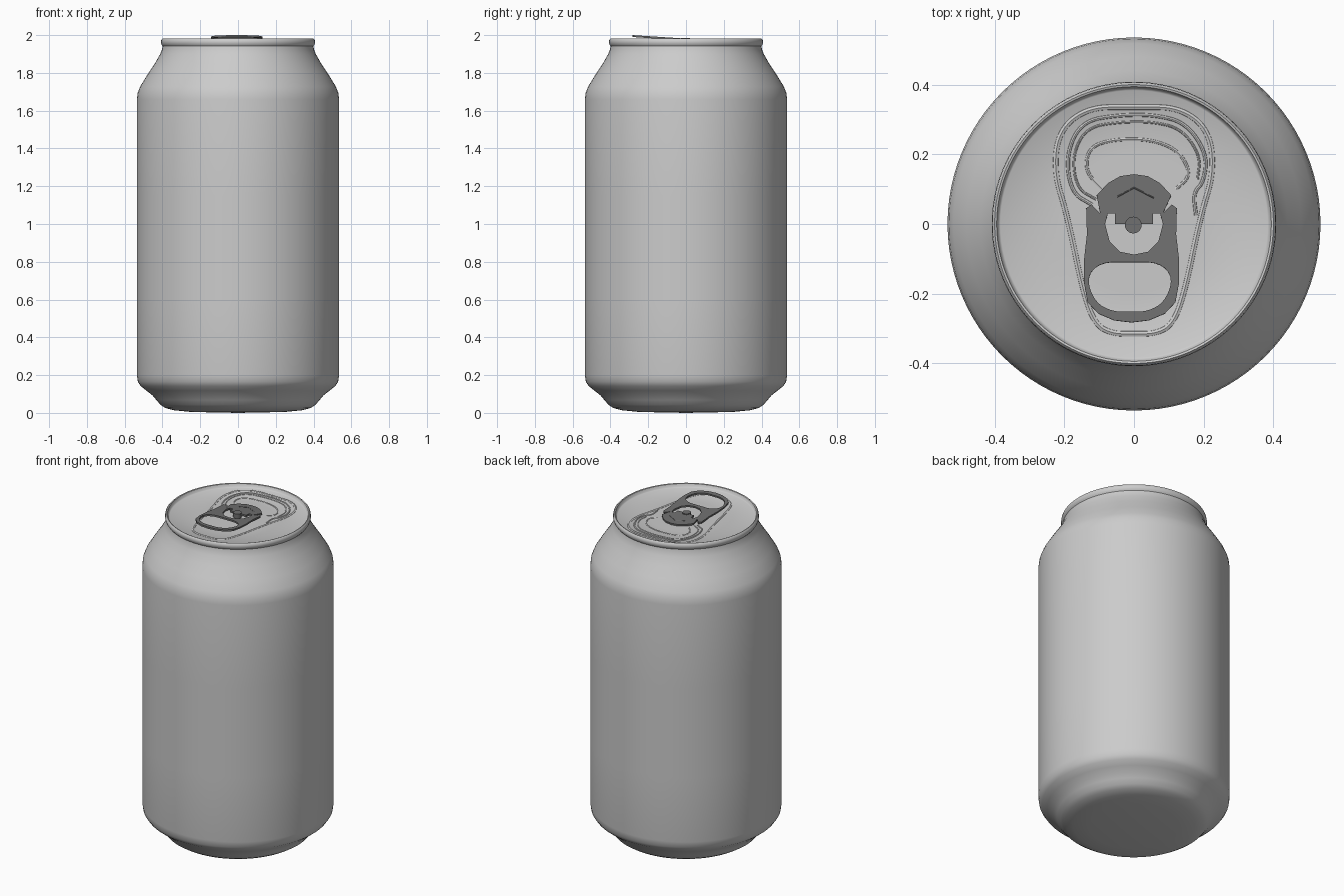
import bpy, bmesh, math
from mathutils import Vector, Matrix

if "Cube" in bpy.data.objects:
    bpy.data.objects.remove(bpy.data.objects["Cube"])


def material(name, v):
    m = bpy.data.materials.new(name)
    m.diffuse_color = (v, v, v, 1)
    m.use_nodes = True
    m.node_tree.nodes["Principled BSDF"].inputs["Base Color"].default_value = m.diffuse_color
    return m


ALUMINIUM = material("light aluminium", 0.6)
DARK = material("dark metal", 0.16)
LID_Z = 1.958


def finish(obj, mat, angle=40):
    obj.data.materials.clear()
    obj.data.materials.append(mat)
    bpy.ops.object.select_all(action='DESELECT')
    obj.select_set(True)
    bpy.context.view_layer.objects.active = obj
    if obj.type == 'CURVE':
        bpy.ops.object.convert(target='MESH')
        obj = bpy.context.object
    bpy.ops.object.shade_smooth_by_angle(angle=math.radians(angle))
    return obj


def lathe(name, profile, mat, steps=96):
    bm = bmesh.new()
    vs = [bm.verts.new((r, 0, z)) for r, z in profile]
    es = [bm.edges.new(p) for p in zip(vs, vs[1:])]
    bmesh.ops.spin(bm, geom=vs + es, cent=(0, 0, 0), axis=(0, 0, 1),
                   angle=math.tau, steps=steps, use_duplicate=False)
    bmesh.ops.remove_doubles(bm, verts=bm.verts, dist=1e-4)
    bmesh.ops.recalc_face_normals(bm, faces=bm.faces)
    me = bpy.data.meshes.new(name)
    bm.to_mesh(me)
    bm.free()
    obj = bpy.data.objects.new(name, me)
    bpy.context.collection.objects.link(obj)
    return finish(obj, mat)


def rounded(pts, closed=True, times=3):
    # corner cutting turns a coarse outline into a smooth one
    for _ in range(times):
        pairs = list(zip(pts, pts[1:] + pts[:1])) if closed else list(zip(pts, pts[1:]))
        new = []
        for (ax, ay), (bx, by) in pairs:
            new += [(ax * .75 + bx * .25, ay * .75 + by * .25),
                    (ax * .25 + bx * .75, ay * .25 + by * .75)]
        pts = new if closed else [pts[0]] + new + [pts[-1]]
    return pts


def curve(name, outlines, closed=True, plate=0, tube=0):
    cu = bpy.data.curves.new(name, 'CURVE')
    cu.dimensions = '2D' if plate else '3D'
    if plate:
        cu.fill_mode = 'BOTH'
        cu.extrude = plate
    else:
        cu.fill_mode = 'FULL'
        cu.bevel_depth = tube
        cu.bevel_resolution = 2
        cu.use_fill_caps = True
    for pts in outlines:
        s = cu.splines.new('POLY')
        s.points.add(len(pts) - 1)
        for p, (x, y) in zip(s.points, pts):
            p.co = (x, y, 0, 1)
        s.use_cyclic_u = closed
    obj = bpy.data.objects.new(name, cu)
    bpy.context.collection.objects.link(obj)
    return obj


def mirrored(half):
    # half runs from the top centre to the bottom centre on the right
    return half + [(-x, y) for x, y in reversed(half) if abs(x) > 1e-6]


# can body with base, shoulder, rim and lid panel
lathe("can_body", [
    (0, 0.0), (0.25, 0.005), (0.34, 0.014), (0.385, 0.026), (0.41, 0.042),
    (0.432, 0.068), (0.452, 0.092), (0.485, 0.118), (0.515, 0.142),
    (0.53, 0.165), (0.535, 0.2), (0.535, 0.6), (0.535, 1.15), (0.535, 1.66),
    (0.531, 1.695), (0.518, 1.728), (0.48, 1.79), (0.44, 1.85),
    (0.412, 1.9), (0.402, 1.925), (0.399, 1.942), (0.405, 1.95),
    (0.408, 1.962), (0.406, 1.975), (0.4, 1.981), (0.394, 1.979),
    (0.389, LID_Z + 0.004), (0.383, LID_Z), (0.2, LID_Z), (0, LID_Z)], ALUMINIUM)


# raised lines on the lid
def lid_ridge(name, pts, closed, radius, sink):
    o = curve(name, [rounded(pts, closed)], closed, tube=radius)
    o.location.z = LID_Z - sink
    finish(o, ALUMINIUM)


lid_ridge("panel_outline", mirrored([
    (0, 0.335), (0.13, 0.335), (0.215, 0.27), (0.23, 0.15), (0.19, 0.02),
    (0.145, -0.2), (0.11, -0.29), (0.06, -0.315), (0, -0.315)]), True, 0.01, 0.006)
opening = [(-0.12, 0.055), (-0.18, 0.09), (-0.195, 0.2), (-0.15, 0.295), (-0.04, 0.313),
           (0.06, 0.313), (0.15, 0.29), (0.21, 0.2), (0.2, 0.12), (0.17, 0.09), (0.178, 0.025)]
lid_ridge("opening_score_outer", opening, False, 0.006, 0.002)
lid_ridge("opening_score_inner", [(x * 0.91, 0.17 + (y - 0.17) * 0.86) for x, y in opening[:-2]],
          False, 0.004, 0.001)
lid_ridge("opening_bead", [(-0.09, 0.1), (-0.14, 0.15), (-0.13, 0.22), (-0.06, 0.243),
                           (0.05, 0.243), (0.13, 0.21), (0.165, 0.14), (0.12, 0.1)],
          False, 0.006, 0.003)

# pull tab: outline with a nose, U-shaped cut and finger hole
tilt = Matrix.Translation((0, 0, 1.9765)) @ Matrix.Rotation(math.atan(-0.065), 4, 'X')
outline = mirrored([
    (0, 0.143), (0.04, 0.137), (0.075, 0.117), (0.107, 0.082), (0.09, 0.03),
    (0.115, 0.056), (0.13, 0.045), (0.128, -0.03), (0.136, -0.1), (0.136, -0.17),
    (0.126, -0.225), (0.095, -0.258), (0.05, -0.277), (0, -0.283)])
outline = [(x - 0.007 * (y < 0.06), y) for x, y in outline]
u_cut = mirrored([(0.055, 0), (0.055, 0.03), (0.075, 0.03), (0.083, 0.0), (0.07, -0.05),
                  (0.04, -0.08), (0, -0.088)])
finger = rounded([(x - 0.012, y) for x, y in mirrored([
    (0, -0.11), (0.085, -0.11), (0.125, -0.155), (0.1, -0.225), (0.05, -0.252), (0, -0.252)])], True, 2)
tab = curve("pull_tab", [outline, u_cut, finger], plate=0.005)
tab.matrix_world = tilt
finish(tab, DARK, 30)

# embossed arrow on the tab nose
arrow = curve("tab_arrow", [[(-0.048, 0.078), (0, 0.104), (0.058, 0.074)]], False, tube=0.002)
arrow.matrix_world = tilt @ Matrix.Translation((0, 0, 0.005))
finish(arrow, DARK)

# rivet holding the tab
bpy.ops.mesh.primitive_cylinder_add(vertices=24, radius=0.024, depth=0.032,
                                    location=(-0.002, -0.003, LID_Z + 0.012))
rivet = bpy.context.object
rivet.name = "rivet"
finish(rivet, DARK)
